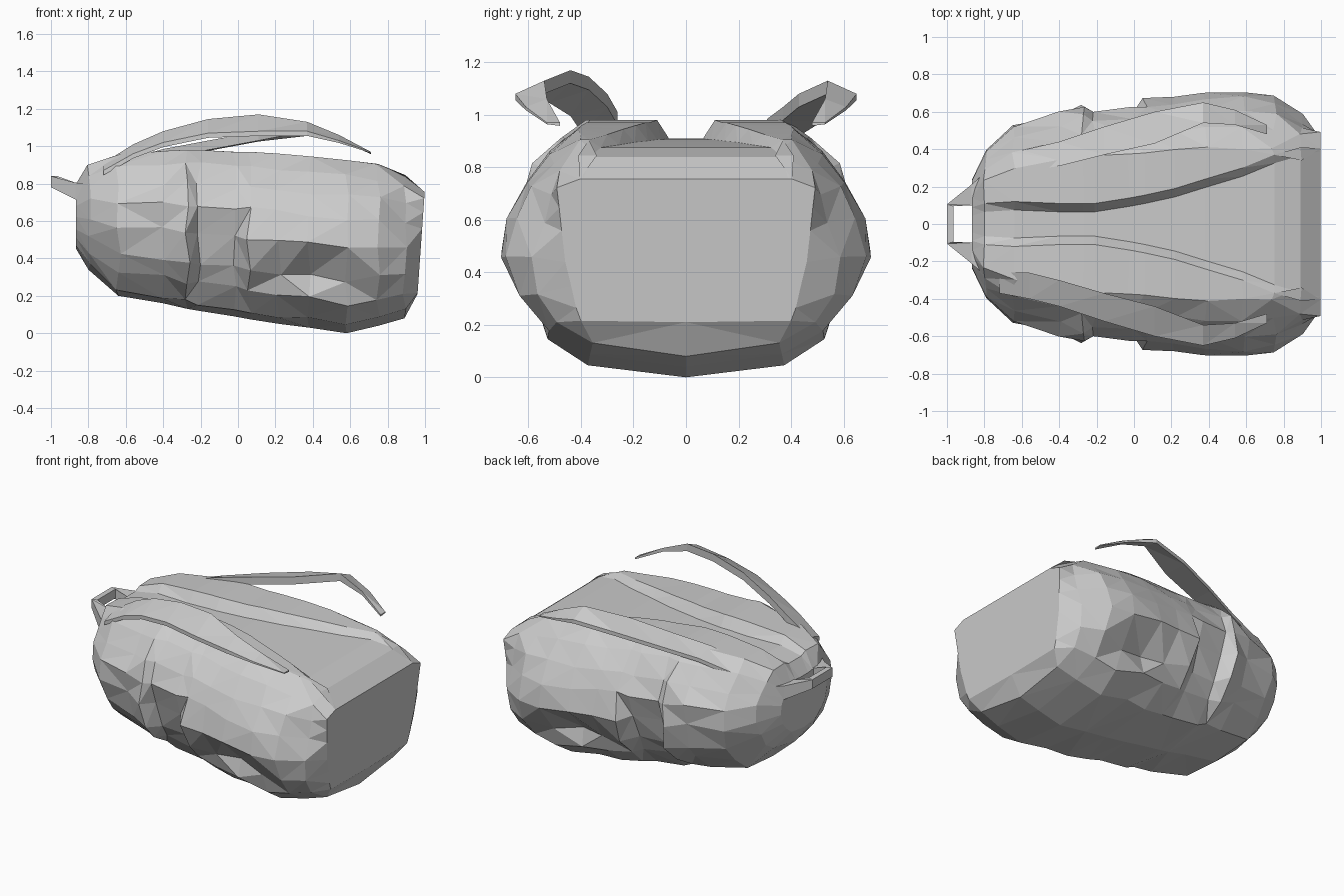
import bpy, bmesh, random
from mathutils import Vector

random.seed(4)
if "Cube" in bpy.data.objects:
    bpy.data.objects.remove(bpy.data.objects["Cube"], do_unlink=True)

grey = bpy.data.materials.new("fabric grey")
grey.use_nodes = True
grey.diffuse_color = (0.6, 0.6, 0.6, 1)
grey.node_tree.nodes["Principled BSDF"].inputs["Base Color"].default_value = (0.6, 0.6, 0.6, 1)


def loft(name, rings):
    """Skin closed rings of points, cap both ends and make a flat-shaded object."""
    bm = bmesh.new()
    loops = [[bm.verts.new(p) for p in ring] for ring in rings]
    n = len(loops[0])
    for a, b in zip(loops, loops[1:]):
        for i in range(n):
            j = (i + 1) % n
            bm.faces.new((a[i], a[j], b[j], b[i]))
    bm.faces.new(loops[0])
    bm.faces.new(loops[-1])
    bmesh.ops.triangulate(bm, faces=[f for f in bm.faces if len(f.verts) == 4],
                          quad_method='SHORT_EDGE')
    bmesh.ops.recalc_face_normals(bm, faces=bm.faces)
    mesh = bpy.data.meshes.new(name)
    bm.to_mesh(mesh)
    bm.free()
    mesh.materials.append(grey)
    obj = bpy.data.objects.new(name, mesh)
    bpy.context.collection.objects.link(obj)


# Bag body: x, half width, bottom, top, pad inner edge, pad height
stations = [
    (-0.865, 0.24, 0.45, 0.80, 0.08, 0.005),
    (-0.80, 0.40, 0.34, 0.90, 0.10, 0.02),
    (-0.64, 0.53, 0.20, 0.955, 0.11, 0.05),
    (-0.40, 0.61, 0.16, 0.975, 0.10, 0.07),
    (-0.27, 0.65, 0.13, 0.98, 0.10, 0.07),
    (-0.21, 0.63, 0.12, 0.98, 0.10, 0.07),
    (-0.02, 0.64, 0.09, 0.97, 0.13, 0.065),
    (0.06, 0.65, 0.075, 0.97, 0.145, 0.065),
    (0.22, 0.68, 0.05, 0.96, 0.18, 0.06),
    (0.38, 0.71, 0.03, 0.945, 0.23, 0.05),
    (0.58, 0.70, 0.00, 0.925, 0.29, 0.04),
    (0.75, 0.69, 0.04, 0.905, 0.36, 0.03),
    (0.89, 0.60, 0.08, 0.845, 0.40, 0.005),
    (0.96, 0.46, 0.21, 0.755, 0.38, 0.0),
]
# Half profiles as fractions of half width and height, bottom to shoulder
profile = [(0.54, 0.05), (0.76, 0.17), (0.92, 0.30), (1, 0.49),
           (0.98, 0.66), (0.87, 0.79), (0.74, 0.91), (0.58, 1)]
end_profile = [(0.87, 0.01), (0.91, 0.10), (0.95, 0.25), (1, 0.42),
               (1.03, 0.64), (1.05, 0.80), (1.07, 0.94), (0.88, 1)]
# Side pocket folds: (station, profile row) pushed in or out
folds = {(3, 2): -0.03, (3, 3): -0.04, (4, 5): 0.03, (4, 2): 0.01,
         (5, 1): -0.03, (5, 2): -0.07, (5, 3): -0.07, (5, 4): -0.02,
         (6, 1): -0.03, (6, 2): -0.07, (6, 3): -0.06, (7, 3): 0.02,
         (8, 2): -0.07, (9, 2): -0.12, (10, 2): -0.08, (9, 1): 0.01, (8, 4): -0.03,
         (9, 4): -0.03, (11, 1): 0.01, (11, 2): 0.01, (11, 4): -0.02,
         (12, 0): 0.03, (12, 1): 0.04, (12, 2): 0.01, (12, 4): -0.05, (12, 6): 0.04}


def body_ring(s):
    x, half, low, top, inner, pad = stations[s]
    last = s == len(stations) - 1
    wob = 0 if s == 0 or last else 0.014
    side = []
    for r, (fy, fz) in enumerate(end_profile if last else profile):
        side.append(Vector((x + random.uniform(-wob, wob),
                            half * fy + folds.get((s, r), 0) + random.uniform(-wob, wob / 3),
                            low + (top - low) * fz + random.uniform(-wob, wob) * (r < 7))))
    side.append(Vector((x, inner + 0.01, top)))
    side.append(Vector((x, inner - 0.035, top - pad)))
    side = [Vector((x, 0, low))] + side + [Vector((x, 0, top - pad))]
    if last:  # the flat base leans outwards towards the top
        for p in side:
            p.x += 0.07 * (p.z - low)
    return side + [Vector((p.x, -p.y, p.z)) for p in reversed(side[1:-1])]


loft("bag_body", [body_ring(s) for s in range(len(stations))])

# Shoulder straps: x, inner y, inner z, outer y, outer z
strap_tip = [(0.37, 0.54, 1.13, 0.65, 1.08), (0.54, 0.53, 1.06, 0.61, 1.03),
             (0.71, 0.48, 0.97, 0.53, 0.97)]
high_strap = [(-0.72, 0.26, 0.91, 0.37, 0.87), (-0.56, 0.26, 1.01, 0.40, 0.96),
              (-0.40, 0.30, 1.08, 0.44, 1.02), (-0.16, 0.37, 1.145, 0.52, 1.07),
              (0.11, 0.44, 1.17, 0.60, 1.08)]
low_strap = [(-0.66, 0.27, 0.91, 0.38, 0.88), (-0.40, 0.31, 0.985, 0.44, 0.95),
             (-0.16, 0.37, 1.03, 0.52, 1.0), (0.11, 0.43, 1.08, 0.60, 1.05)]
for name, side, path in (("front_strap", -1, high_strap), ("back_strap", 1, low_strap)):
    rings = []
    for x, yi, zi, yo, zo in path + strap_tip:
        thick = 0.05 if x < 0.4 else 0.025 if x < 0.6 else 0.012
        a, b = Vector((x, side * yi, zi)), Vector((x, side * yo, zo))
        rings.append([a, b, b - Vector((0, 0, thick / 2)), a - Vector((0, 0, thick))])
    loft(name, rings)

# Grab handle: outer x, outer y, inner x, inner y, height, half thickness
handle = [(-0.79, 0.28, -0.81, 0.10, 0.75, 0.05), (-0.87, 0.21, -0.87, 0.10, 0.76, 0.045),
          (-1.0, 0.105, -0.965, 0.095, 0.81, 0.03)]
rings = []
for side, points in ((1, handle), (-1, handle[::-1])):
    for xo, yo, xi, yi, z, h in points:
        outer, inner = Vector((xo, side * yo, z)), Vector((xi, side * yi, z))
        up = Vector((0, 0, h))
        rings.append([outer + up, inner + up, inner - up, outer - up])
loft("grab_handle", rings)
